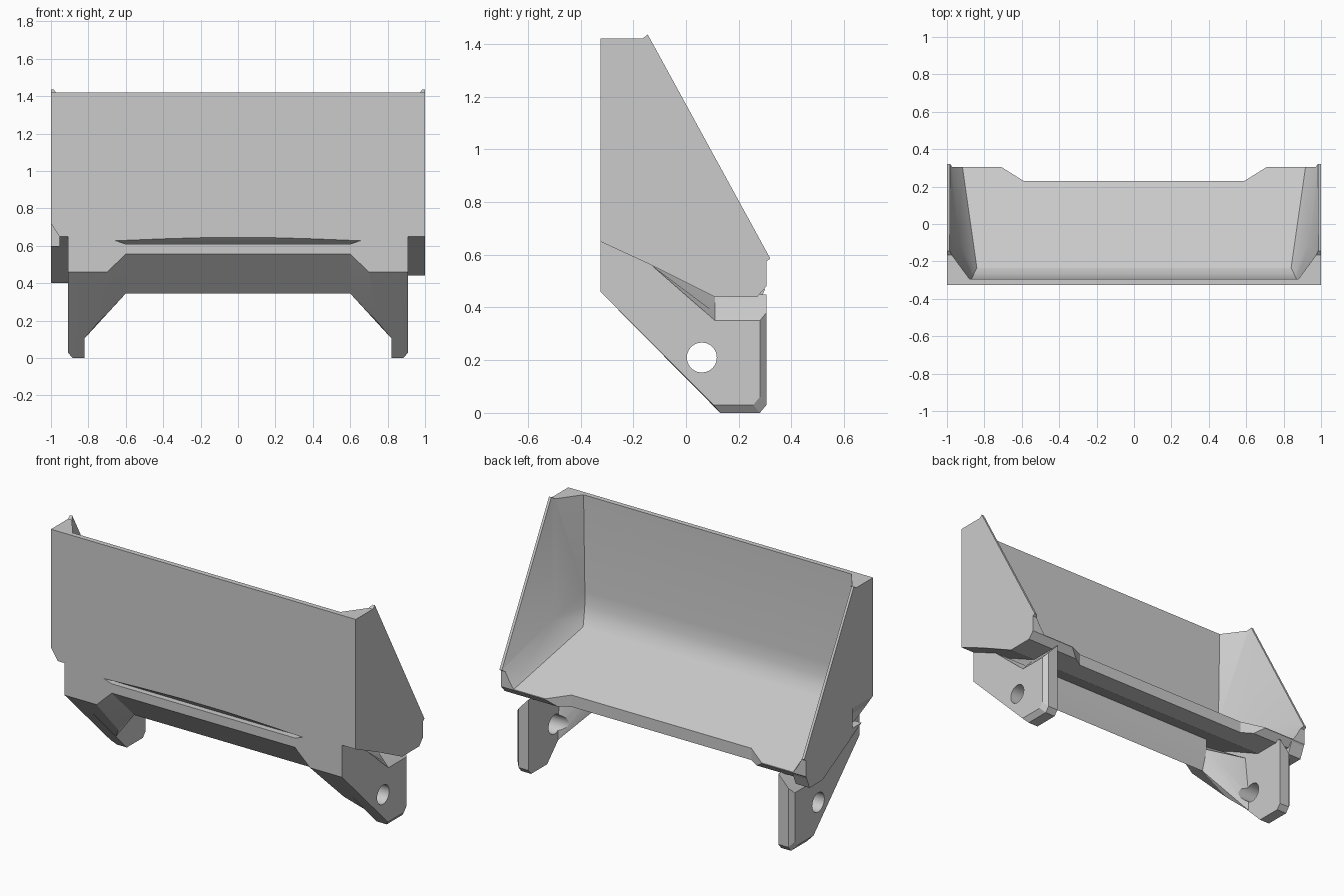
import bpy, bmesh
from math import cos, sin, tau, radians

cube = bpy.data.objects.get("Cube")
if cube:
    bpy.data.objects.remove(cube, do_unlink=True)

grey = bpy.data.materials.new("light_grey")
grey.use_nodes = True
grey.diffuse_color = (0.6, 0.6, 0.6, 1)
grey.node_tree.nodes["Principled BSDF"].inputs["Base Color"].default_value = (0.6, 0.6, 0.6, 1)


def finish(name, bm):
    bmesh.ops.recalc_face_normals(bm, faces=bm.faces)
    mesh = bpy.data.meshes.new(name)
    bm.to_mesh(mesh)
    bm.free()
    mesh.materials.append(grey)
    ob = bpy.data.objects.new(name, mesh)
    bpy.context.collection.objects.link(ob)
    return ob


def loft(name, sections):
    """Join matching (y, z) outlines placed at given x positions."""
    bm = bmesh.new()
    rings = [[bm.verts.new((x, y, z)) for y, z in outline] for x, outline in sections]
    n = len(rings[0])
    for a, b in zip(rings, rings[1:]):
        for i in range(n):
            j = (i + 1) % n
            bm.faces.new((a[i], a[j], b[j], b[i]))
    bm.faces.new(rings[0])
    bm.faces.new(rings[-1])
    return finish(name, bm)


def hull(name, points):
    bm = bmesh.new()
    for p in points:
        bm.verts.new(p)
    res = bmesh.ops.convex_hull(bm, input=bm.verts)
    spare = [g for g in res["geom_interior"] if isinstance(g, bmesh.types.BMVert)]
    bmesh.ops.delete(bm, geom=spare, context="VERTS")
    bmesh.ops.dissolve_limit(bm, angle_limit=0.01, verts=bm.verts, edges=bm.edges)
    return finish(name, bm)


def both(points):
    return [(s * x, y, z) for x, y, z in points for s in (1, -1)]


def select(ob):
    bpy.ops.object.select_all(action="DESELECT")
    ob.select_set(True)
    bpy.context.view_layer.objects.active = ob


def cut(ob, *cutters):
    select(ob)
    for c in cutters:
        m = ob.modifiers.new("cut", "BOOLEAN")
        m.operation, m.solver, m.object = "DIFFERENCE", "EXACT", c
        bpy.ops.object.modifier_apply(modifier=m.name)


# Bucket: solid side outline, hollowed out
outline = [(-.325, 1.42), (-.165, 1.42), (-.145, 1.435), (.32, .585), (.305, .575),
           (.305, .48), (.27, .44), (.11, .44), (-.13, .56), (-.325, .65)]
bucket = loft("bucket", [(-1, outline), (1, outline)])

cavity = hull("cavity_cutter", both([
    (.88, -.295, 1.5), (.99, -.145, 1.5), (.99, .5, 1.5),
    (.87, -.295, .85), (.865, -.287, .77), (.855, -.265, .71), (.84, -.235, .67),
    (.94, -.10, .74), (.985, .32, .59), (.985, .5, .51), (.945, .5, .417)]))

# Recess in the middle of the rear lip
lip = hull("lip_cutter", both([(x, y, z) for z in (.3, .65)
                               for x, y in ((.59, .23), (.71, .305), (.85, .4))]))

# Shallow slit across the front
slit = hull("slit_cutter", both([(.67, -.335, .632), (.6, -.335, .61), (.35, -.335, .645),
                                 (0, -.335, .655), (.6, -.29, .61)]))

# Chamfered front lower corner on one side
corner = hull("corner_cutter", [(x, y, z) for y in (-.4, -.13)
                                for x, z in ((-1.02, .6), (-1.02, .75), (-.955, .65), (-.955, .6))])
cut(bucket, cavity, lip, slit, corner)

# Deeper skirt under the same side
skirt_outline = [(.3, .47), (.27, .40), (.15, .40), (-.2, .59), (.0, .5)]
skirt = loft("side_skirt", [(-1, skirt_outline), (-.91, skirt_outline)])

# Beam under the floor
beam_outline = [(-.325, .655), (-.325, .555), (-.115, .345), (-.08, .46), (-.08, .56)]
beam = loft("cross_beam", [(-.6, beam_outline), (.6, beam_outline)])
cut(beam, slit)
parts = [bucket, skirt, beam]

# Pivot legs and the gussets joining them to the beam
outer = [(-.325, .46), (.105, .03), (.255, .03), (.28, .06), (.28, .35),
         (.11, .35), (-.13, .56), (-.325, .65)]
middle = [(-.325, .46), (.13, 0), (.28, 0), (.305, .03), (.305, .38),
          (.11, .38), (-.13, .56), (-.325, .65)]
inner = middle[:4] + [(.305, .45), (.11, .45)] + middle[6:]
circle = [(.06 + .057 * cos(tau * i / 24), .21 + .057 * sin(tau * i / 24)) for i in range(24)]
helpers = [cavity, lip, slit, corner]
for side, s in (("left", 1), ("right", -1)):
    leg = loft(side + "_leg", [(s * .91, outer), (s * .885, middle), (s * .82, inner)])
    hole = loft(side + "_hole_cutter", [(s * .7, circle), (s * 1.0, circle)])
    gusset = hull(side + "_gusset", [(s * x, y, z) for x, y, z in (
        (.6, -.325, .65), (.6, -.325, .555), (.6, -.115, .345), (.6, -.08, .47),
        (.7, -.325, .46), (.74, -.065, .2),
        (.82, -.325, .46), (.82, -.325, .65), (.82, .03, .105), (.82, .03, .2), (.82, 0, .46))])
    cut(leg, hole)
    cut(gusset, slit, hole)
    parts += [leg, gusset]
    helpers.append(hole)

for h in helpers:
    bpy.data.objects.remove(h, do_unlink=True)

for ob in parts:
    select(ob)
    bpy.ops.object.shade_smooth_by_angle(angle=radians(25))
